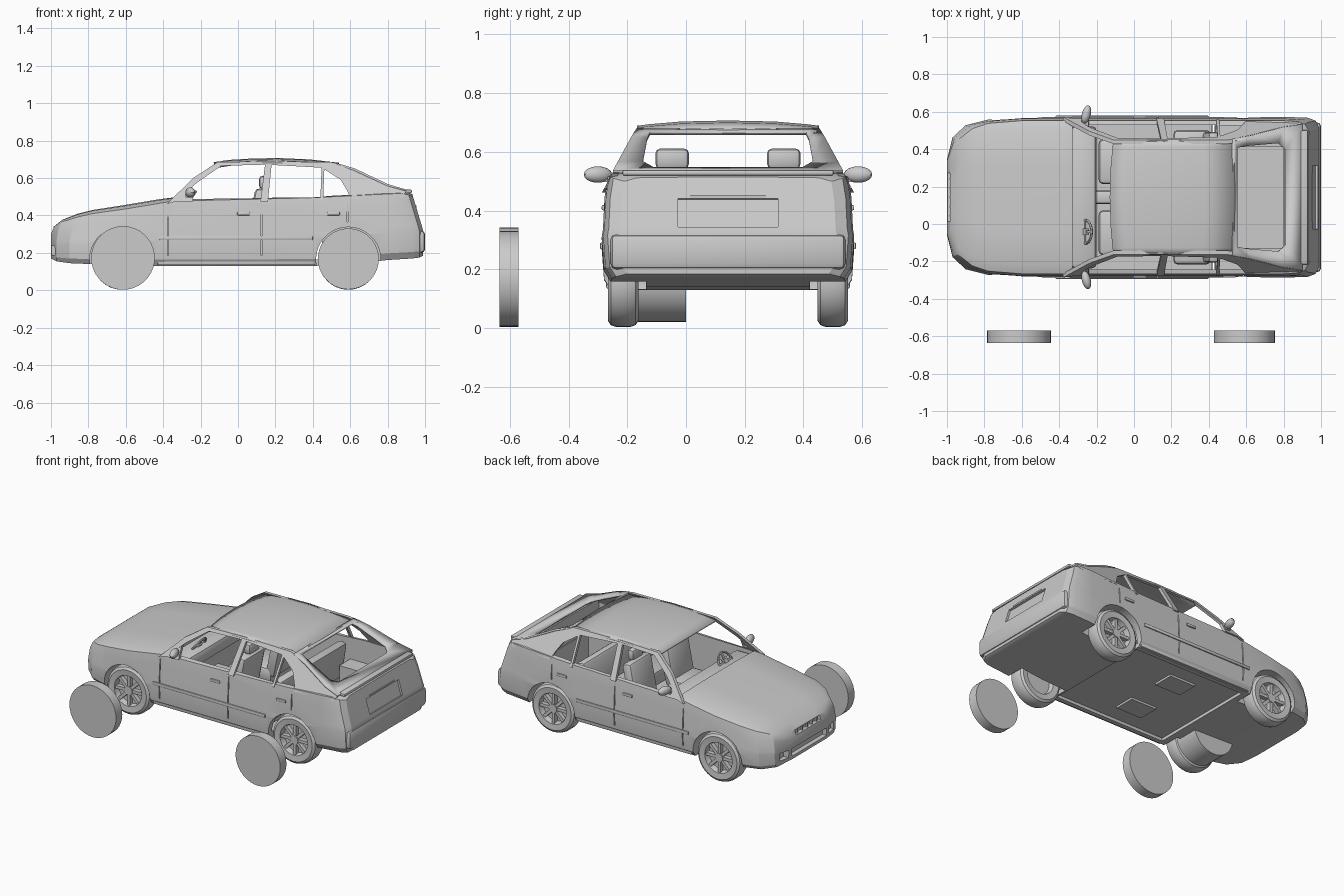
import bpy, bmesh, math
from mathutils import Matrix, Vector

if "Cube" in bpy.data.objects:
    bpy.data.objects.remove(bpy.data.objects["Cube"], do_unlink=True)

CAR_Y = 0.143
GREY = (0.6, 0.6, 0.6, 1)
paint = bpy.data.materials.new("plain_grey")
paint.use_nodes = True
paint.diffuse_color = GREY
paint.node_tree.nodes["Principled BSDF"].inputs["Base Color"].default_value = GREY
parts = []


def add(name, bm, angle=30):
    bmesh.ops.recalc_face_normals(bm, faces=bm.faces)
    me = bpy.data.meshes.new(name)
    bm.to_mesh(me)
    bm.free()
    me.materials.append(paint)
    ob = bpy.data.objects.new(name, me)
    bpy.context.collection.objects.link(ob)
    parts.append(ob)
    if angle:
        smooth(ob, angle)
    return ob


def smooth(ob, angle):
    bpy.ops.object.select_all(action='DESELECT')
    ob.select_set(True)
    bpy.context.view_layer.objects.active = ob
    bpy.ops.object.shade_smooth_by_angle(angle=math.radians(angle))


def mesh(name, verts, faces, angle=30):
    bm = bmesh.new()
    vs = [bm.verts.new(v) for v in verts]
    for f in faces:
        bm.faces.new([vs[i] for i in f])
    return add(name, bm, angle)


def apply(ob, kind, **settings):
    m = ob.modifiers.new(kind.lower(), kind)
    for k, v in settings.items():
        setattr(m, k, v)
    bpy.context.view_layer.objects.active = ob
    bpy.ops.object.modifier_apply(modifier=m.name)
    return ob


def box(name, centre, size, bevel=0, tilt=0):
    bm = bmesh.new()
    bmesh.ops.create_cube(bm, size=1, matrix=Matrix.Translation(centre)
                          @ Matrix.Rotation(tilt, 4, 'Y') @ Matrix.Diagonal((*size, 1)))
    if bevel:
        bmesh.ops.bevel(bm, geom=bm.edges[:], offset=bevel, segments=2, affect='EDGES', profile=0.5)
    return add(name, bm)


def drum(name, centre, radius, width, sides=36):
    bm = bmesh.new()
    bmesh.ops.create_cone(bm, cap_ends=True, segments=sides, radius1=radius, radius2=radius, depth=width,
                          matrix=Matrix.Translation(centre) @ Matrix.Rotation(math.pi / 2, 4, 'X'))
    return add(name, bm)


def cut(ob, cutter):
    apply(ob, 'BOOLEAN', operation='DIFFERENCE', solver='EXACT', object=cutter)
    parts.remove(cutter)
    bpy.data.objects.remove(cutter, do_unlink=True)


# Lower body: x, half width, underside, belt line, centre height
stations = [(-1, .20, .17, .335, .345), (-.97, .32, .155, .365, .38), (-.9, .385, .145, .39, .413),
            (-.78, .415, .14, .41, .432), (-.6, .43, .135, .435, .46), (-.42, .43, .13, .465, .49),
            (-.34, .43, .13, .478, .50), (0, .43, .13, .485, .50), (.4, .43, .13, .495, .50),
            (.6, .43, .14, .505, .52), (.8, .43, .162, .515, .535), (.93, .425, .17, .518, .535),
            (.97, .41, .175, .51, .527), (.99, .37, .185, .50, .517)]
flank = [(.1, .982), (.42, 1), (.5, .99), (.8, .978), (1, .952)]
verts = []
for x, w, low, belt, top in stations:
    half = [(.93 * w, low)] + [(w * k, low + t * (belt - low)) for t, k in flank]
    half += [(.84 * w, belt + .7 * (top - belt)), (.4 * w, top - .003)]
    for y, z in half + [(-y, z) for y, z in reversed(half)]:
        lean = 0
        if x < -.89:
            lean = max(0, z - .3) * .4
        elif x > .89:
            lean = -max(0, z - .32) * .3
        verts.append((x + lean, y, z))
n = 16
faces = [(i * n + j, i * n + (j + 1) % n, (i + 1) * n + (j + 1) % n, (i + 1) * n + j)
         for i in range(len(stations) - 1) for j in range(n)]
for s in (0, (len(stations) - 1) * n):
    faces += [(s + j, s + j + 1, s + n - 2 - j, s + n - 1 - j) for j in range(n // 2 - 1)]
body = mesh("body", verts, faces, 0)

# Hollow cabin, luggage bay, raised floor, wheel wells, door gaps, grille, intake and plate recess
cut(body, box("cabin_cut", (.06, 0, .665), (.78, .77, 1)))
cut(body, box("luggage_cut", (.6, 0, .68), (.4, .54, 1)))
cut(body, box("upper_luggage_cut", (.61, 0, .86), (.39, .768, 1)))
cut(body, box("floor_cut", (0, 0, .1), (.82, .74, .1)))
WHEELS = ((-.62, "front"), (.59, "rear"))
for s in (-1, 1):
    for x, _ in WHEELS:
        cut(body, drum("well_cut", (x, s * .40, .165), .173, .24))
    for x, low in ((-.375, .185), (.125, .185), (.585, .365)):
        cut(body, box("door_gap", (x, s * .463, (low + .47) / 2), (.006, .1, .47 - low)))
    cut(body, box("fog_cut", (-.99, s * .245, .215), (.06, .07, .05)))
cut(body, box("intake_cut", (-1, 0, .215), (.06, .36, .05)))
cut(body, box("grille_cut", (-.99, 0, .325), (.04, .26, .03)))
cut(body, box("plate_cut", (.975, 0, .395), (.04, .34, .1), 0, -.29))
smooth(body, 25)

# Nose and tail details
for i in range(5):
    box("grille_bar", (-.98, (i - 2) * .05, .325), (.012, .008, .03))
box("rear_bumper", (.968, 0, .26), (.064, .80, .12), .02)
box("front_bumper_lip", (-.98, 0, .275), (.04, .42, .03), .01)
box("tail_lip", (.89, 0, .529), (.08, .72, .02), .008)
box("plate_edge", (.945, 0, .448), (.02, .26, .01))

# Roof panel
cols = [-.31, -.27, -.16, 0, .16, .27, .31]
roof_line = [(-.13, .685), (-.05, .697), (.08, .705), (.22, .707), (.38, .70), (.54, .682)]
verts = [(x + (.02 if x < 0 else -.01) * (y / .31) ** 2, y, z - .018 * abs(y / .31) ** 2.5)
         for x, z in roof_line for y in cols]
c = len(cols)
faces = [(i * c + j, i * c + j + 1, (i + 1) * c + j + 1, (i + 1) * c + j)
         for i in range(len(roof_line) - 1) for j in range(c - 1)]
apply(mesh("roof", verts, faces), 'SOLIDIFY', thickness=.012, offset=-1)


# Pillars and window frames lie on the inward-sloping side plane
def side_panel(name, outline):
    for s, side in ((1, "left"), (-1, "right")):
        k = len(outline)
        vs = [(x, s * (.414 - (z - .49) * .55 - d), z) for d in (0, .022) for x, z in outline]
        fs = [tuple(range(k)), tuple(range(2 * k - 1, k - 1, -1))]
        fs += [(i, (i + 1) % k, k + (i + 1) % k, k + i) for i in range(k)]
        mesh(name + "_" + side, vs, fs, 0)


side_panel("front_pillar", [(-.38, .462), (-.33, .475), (-.22, .575), (-.09, .665), (-.11, .685), (-.24, .60)])
side_panel("roof_rail", [(-.11, .665), (.15, .672), (.46, .655), (.52, .665), (.5, .685), (.15, .69), (-.11, .685)])
side_panel("middle_pillar", [(.12, .475), (.16, .475), (.18, .675), (.145, .675)])
side_panel("quarter_divider", [(.44, .48), (.455, .48), (.462, .66), (.447, .66)])
side_panel("mirror_corner", [(-.34, .475), (-.24, .475), (-.245, .55)])
side_panel("rear_pillar", [(.45, .655), (.50, .685), (.54, .675), (.62, .645), (.80, .56), (.90, .53),
                           (.88, .50), (.60, .49), (.585, .53), (.55, .59)])

# Rear window frame, outer and inner edge pairs running around the opening
half = [((.525, .312, .675), (.55, .265, .664)), ((.62, .33, .647), (.60, .275, .643)),
        ((.80, .376, .562), (.77, .29, .563)), ((.90, .392, .532), (.81, .255, .543))]
ring = half + [tuple((x, -y, z) for x, y, z in p) for p in reversed(half)]
k = len(ring)
frame = mesh("rear_window_frame", [v for p in ring for v in p],
             [(2 * i, 2 * i + 1, (2 * i + 3) % (2 * k), (2 * i + 2) % (2 * k)) for i in range(k)])
apply(frame, 'SOLIDIFY', thickness=.012, offset=0)

# Side trim, handles and mirrors
for s, side in ((1, "left"), (-1, "right")):
    box("side_moulding_" + side, (-.01, s * .43, .28), (.82, .012, .022), .004)
    box("sill_" + side, (-.01, s * .404, .157), (.84, .022, .045), .006)
    for x in (.03, .51):
        box("door_handle_" + side, (x, s * .423, .41), (.07, .014, .018), .005)
    bm = bmesh.new()
    bmesh.ops.create_uvsphere(bm, u_segments=16, v_segments=8, radius=1, matrix=Matrix.Translation(
        (-.255, s * .443, .523)) @ Matrix.Rotation(-s * .25, 4, 'Z') @ Matrix.Diagonal((.024, .05, .028, 1)))
    add("door_mirror_" + side, bm)
    box("mirror_arm_" + side, (-.265, s * .405, .505), (.03, .04, .015))

# Cabin: dashboard, seats and steering wheel
box("dashboard", (-.27, 0, .43), (.14, .76, .09), .025)
box("centre_console", (-.12, 0, .22), (.3, .07, .12), .015)
for s, side in ((1, "left"), (-1, "right")):
    y = s * .19
    box("front_seat_base_" + side, (-.05, y, .265), (.28, .24, .1), .025)
    box("front_seat_back_" + side, (.10, y, .40), (.07, .23, .29), .025, .2)
    box("headrest_" + side, (.135, y, .577), (.045, .115, .07), .018)
box("rear_seat_base", (.31, 0, .25), (.2, .72, .1), .025)
box("rear_seat_back", (.41, 0, .37), (.06, .7, .24), .02, .15)
tilt = Matrix.Translation((-.26, -.185, .475)) @ Matrix.Rotation(-1.0, 4, 'Y')
bm = bmesh.new()
for i in range(24):
    for j in range(6):
        a, b = math.tau * i / 24, math.tau * j / 6
        r = .062 + .007 * math.cos(b)
        bm.verts.new(tilt @ Vector((r * math.cos(a), r * math.sin(a), .007 * math.sin(b))))
bm.verts.ensure_lookup_table()
for i in range(24):
    for j in range(6):
        p, q = i * 6, (i + 1) % 24 * 6
        bm.faces.new([bm.verts[v] for v in (p + j, p + (j + 1) % 6, q + (j + 1) % 6, q + j)])
for size in ((.12, .014, .008), (.014, .12, .008), (.04, .035, .02)):
    bmesh.ops.create_cube(bm, size=1, matrix=tilt @ Matrix.Diagonal((*size, 1)))
add("steering_wheel", bm)

# Underfloor boxes inside the raised floor
for s in (1, -1):
    box("underfloor_box", (-.05, s * .18, .148), (.19, .14, .024))

# Road wheels: turned tyre and rim with spokes
profile = [(0, .012), (.092, .012), (.1, .048), (.138, .052), (.153, .042), (.16, .022),
           (.16, -.022), (.153, -.042), (.138, -.052), (.1, -.048), (.09, -.02), (0, -.02)]
bm = bmesh.new()
vs = [bm.verts.new((r, y, 0)) for r, y in profile]
es = [bm.edges.new(p) for p in zip(vs, vs[1:])]
bmesh.ops.spin(bm, geom=vs + es, cent=(0, 0, 0), axis=(0, 1, 0), angle=math.tau, steps=32)
bmesh.ops.remove_doubles(bm, verts=bm.verts[:], dist=.0005)
for i in range(8):
    bmesh.ops.create_cube(bm, size=1, matrix=Matrix.Rotation(math.tau * i / 8, 4, 'Y')
                          @ Matrix.Translation((.055, .025, 0)) @ Matrix.Diagonal((.085, .03, .02, 1)))
bmesh.ops.create_cone(bm, cap_ends=True, segments=16, radius1=.028, radius2=.028, depth=.06,
                      matrix=Matrix.Translation((0, .015, 0)) @ Matrix.Rotation(math.pi / 2, 4, 'X'))
wheel = add("wheel", bm)
for x, end in WHEELS:
    for s, side in ((1, "left"), (-1, "right")):
        ob = bpy.data.objects.new(end + "_wheel_" + side, wheel.data)
        bpy.context.collection.objects.link(ob)
        ob.location = (x, s * .357, .163)
        ob.rotation_euler.z = 0 if s > 0 else math.pi
        parts.append(ob)
parts.remove(wheel)
bpy.data.objects.remove(wheel)
drum("inner_wheel_drum", (-.62, -.225, .17), .15, .165)

# Shift the car sideways, then add the two loose discs beside it
for ob in parts:
    ob.location.y += CAR_Y
drum("loose_disc_front", (-.615, -.603, .173), .17, .065)
drum("loose_disc_rear", (.59, -.603, .168), .163, .065)
